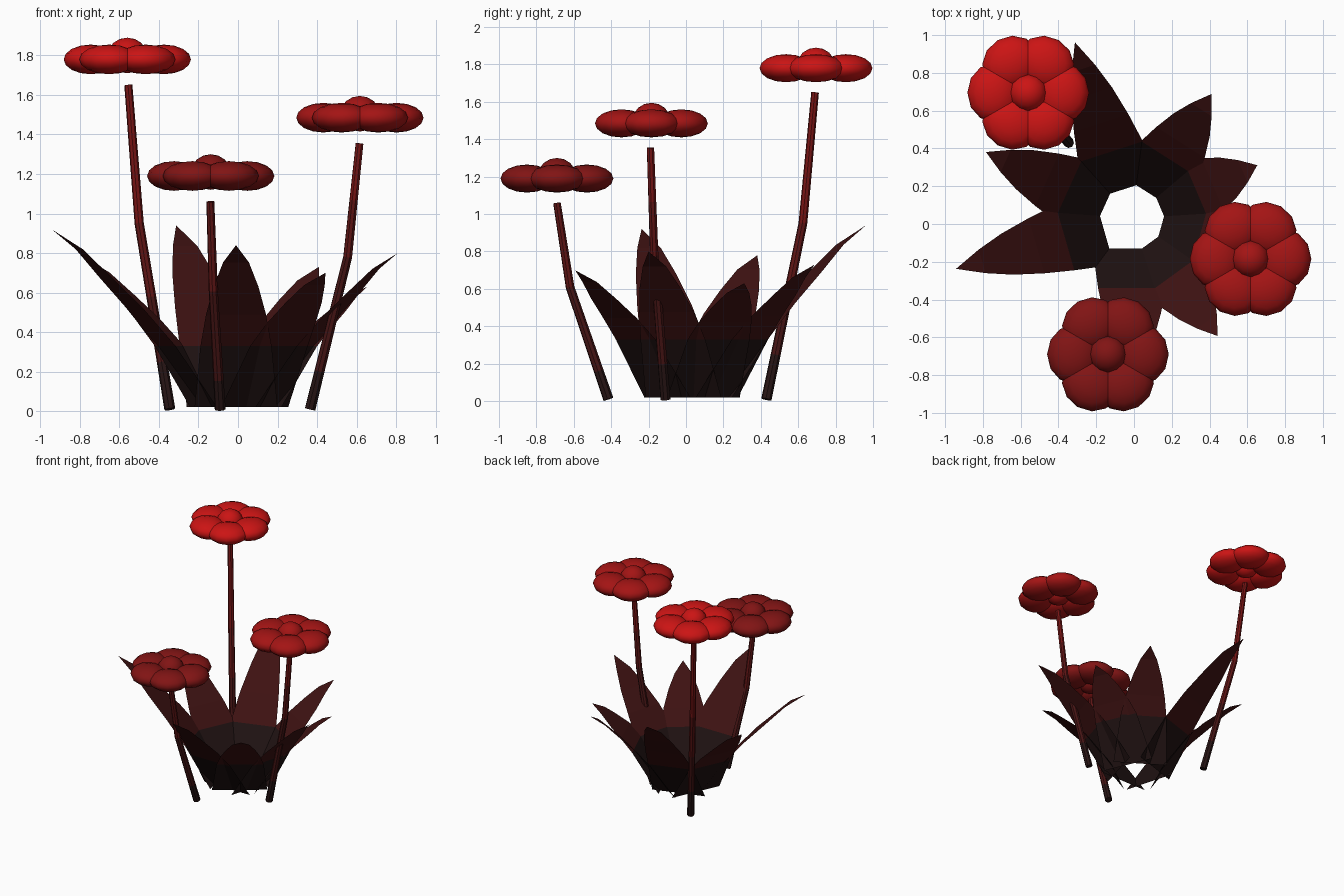
import bpy, bmesh
from math import cos, sin, pi, radians
from mathutils import Vector, Matrix

cube = bpy.data.objects.get("Cube")
if cube:
    bpy.data.objects.remove(cube)


def material(name, r, g, b):
    m = bpy.data.materials.new(name)
    m.use_nodes = True
    m.diffuse_color = (r, g, b, 1)
    m.node_tree.nodes["Principled BSDF"].inputs["Base Color"].default_value = (r, g, b, 1)
    return m


leaf_base = material("blackish red leaf base", .014, .006, .006)
leaf_blade = material("dark red leaf blade", .048, .006, .006)
stem_mats = [material("blackish red stem", .02, .007, .007),
             material("dark red stem", .06, .007, .007),
             material("medium red stem", .11, .007, .007),
             material("bright red stem", .18, .007, .007)]
petal_mats = [material("bright red petal", .6, .007, .007),
              material("medium red petal", .37, .007, .007),
              material("deep red petal", .22, .007, .007)]


def add_object(name, bm, mats):
    mesh = bpy.data.meshes.new(name)
    bm.to_mesh(mesh)
    bm.free()
    for m in mats:
        mesh.materials.append(m)
    ob = bpy.data.objects.new(name, mesh)
    bpy.context.collection.objects.link(ob)
    return ob


# Leaves: thin bent blades in a ring, each with a dark lower panel
CENTRE = Vector((-.01, .03, 0))
BLADE = [(0, 0, .18), (.26, .31, .152), (.53, .59, .113), (.76, .83, .065)]


def leaf(name, angle, reach, height):
    bm = bmesh.new()
    rows = [(.16, .02, .21)]
    rows += [(.37 + a * (reach - .37), .33 + b * (height - .33), w) for a, b, w in BLADE]
    turn = Matrix.Translation(CENTRE) @ Matrix.Rotation(radians(angle), 4, 'Z')
    pairs = [[bm.verts.new(turn @ Vector((r, s * w, z))) for s in (-1, 1)] for r, z, w in rows]
    tip = bm.verts.new(turn @ Vector((reach, 0, height)))
    for i, (low, high) in enumerate(zip(pairs, pairs[1:])):
        f = bm.faces.new((low[0], low[1], high[1], high[0]))
        f.material_index = 0 if i == 0 else 1
    bm.faces.new((pairs[-1][0], pairs[-1][1], tip)).material_index = 1
    bmesh.ops.reverse_faces(bm, faces=bm.faces[:])
    bmesh.ops.recalc_face_normals(bm, faces=bm.faces[:])
    add_object(name, bm, [leaf_base, leaf_blade])


leaves = [(108, .98, .94), (57.5, .78, .73), (23, .72, .63), (-15.7, .85, .80),
          (-54, .77, .70), (-90, .885, .84), (196, .97, .92), (155.6, .85, .78)]
for n, (angle, reach, height) in enumerate(leaves):
    leaf(f"leaf_{n + 1}", angle, reach, height)


# Stems: tapered tubes with one bend, coloured in bands by height
def stem(name, base, bend, top, sides=8):
    base, bend, top = Vector(base), Vector(bend), Vector(top)
    path = [base, base.lerp(bend, .25), base.lerp(bend, .6), bend, bend.lerp(top, .5), top]
    dirs = [bend - base] * 3 + [top - base] + [top - bend] * 2
    bm = bmesh.new()
    rings = []
    for i, (p, d) in enumerate(zip(path, dirs)):
        radius = .028 - .0015 * i
        q = d.to_track_quat('Z', 'Y')
        rings.append([bm.verts.new(p + q @ Vector((radius * cos(k * 2 * pi / sides),
                                                  radius * sin(k * 2 * pi / sides), 0)))
                      for k in range(sides)])
    for a, b in zip(rings, rings[1:]):
        for k in range(sides):
            j = (k + 1) % sides
            bm.faces.new((a[k], a[j], b[j], b[k]))
    bm.faces.new(rings[0][::-1])
    bm.faces.new(rings[-1])
    for f in bm.faces:
        z = f.calc_center_median().z
        f.material_index = sum(z > limit for limit in (.25, .65, 1.1))
    add_object(name, bm, stem_mats)


# Flower heads: six flattened petals around a round middle
def flower(name, x, y, z, mat):
    bm = bmesh.new()

    def ball(matrix):
        bmesh.ops.create_uvsphere(bm, u_segments=12, v_segments=8, radius=1, matrix=matrix)

    place = Matrix.Translation((x, y, z))
    for k in range(6):
        ball(place @ Matrix.Rotation(k * pi / 3, 4, 'Z') @ Matrix.Translation((.185, 0, 0))
             @ Matrix.Diagonal((.137, .155, .075, 1)))
    ball(place @ Matrix.Translation((0, 0, .02)) @ Matrix.Diagonal((.1, .1, .09, 1)))
    for f in bm.faces:
        f.smooth = True
    add_object(name, bm, [mat])


stem("back_stem", (-.345, .43, .01), (-.5, .625, .95), (-.555, .69, 1.65))
stem("side_stem", (.365, -.11, .01), (.555, -.17, .78), (.615, -.19, 1.355))
stem("front_stem", (-.09, -.415, .01), (-.125, -.62, .61), (-.14, -.69, 1.06))
flower("back_flower", -.56, .695, 1.78, petal_mats[0])
flower("side_flower", .617, -.185, 1.485, petal_mats[1])
flower("front_flower", -.138, -.69, 1.19, petal_mats[2])
